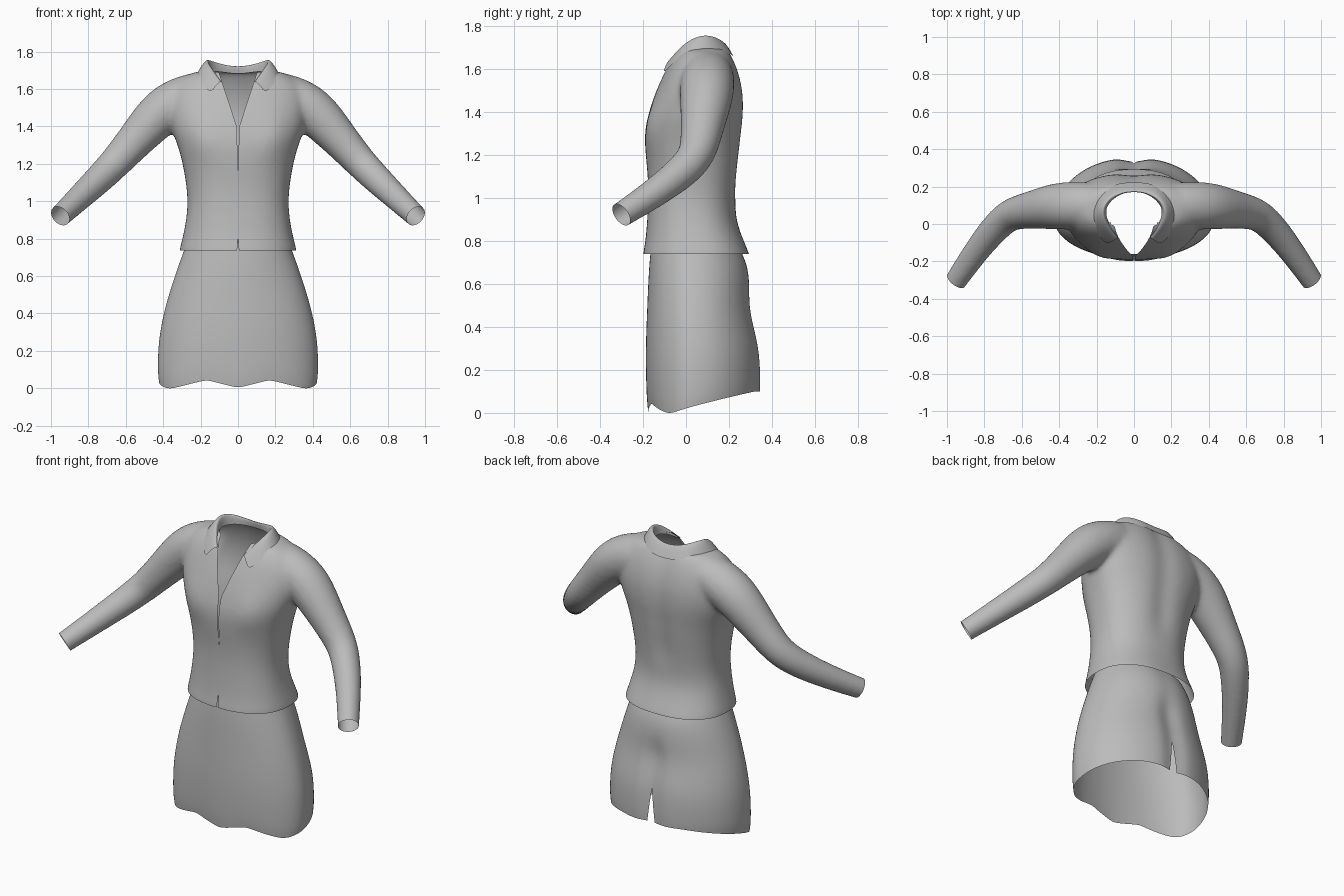
import bpy, bmesh, math
from mathutils import Vector

cube = bpy.data.objects.get("Cube")
if cube:
    bpy.data.objects.remove(cube, do_unlink=True)

cloth = bpy.data.materials.new("grey_cloth")
cloth.use_nodes = True
cloth.diffuse_color = (0.5, 0.5, 0.5, 1)
cloth.node_tree.nodes["Principled BSDF"].inputs["Base Color"].default_value = (0.5, 0.5, 0.5, 1)


def make_object(name, bm):
    mesh = bpy.data.meshes.new(name)
    bm.to_mesh(mesh)
    bm.free()
    mesh.materials.append(cloth)
    obj = bpy.data.objects.new(name, mesh)
    bpy.context.collection.objects.link(obj)
    return obj


def apply_modifier(obj, kind, **settings):
    mod = obj.modifiers.new(kind, kind)
    for key, value in settings.items():
        setattr(mod, key, value)
    bpy.context.view_layer.objects.active = obj
    bpy.ops.object.modifier_apply(modifier=mod.name)


def finish(obj):
    bpy.ops.object.select_all(action='DESELECT')
    obj.select_set(True)
    bpy.context.view_layer.objects.active = obj
    bpy.ops.object.shade_smooth_by_angle(angle=math.radians(60))


def loft(bm, rings, closed=True, capped=False):
    rows = [[bm.verts.new(p) for p in ring] for ring in rings]
    n = len(rows[0])
    for a, b in zip(rows, rows[1:]):
        for i in range(n if closed else n - 1):
            j = (i + 1) % n
            bm.faces.new((a[i], a[j], b[j], b[i]))
    if capped:
        bm.faces.new(rows[0][::-1])
        bm.faces.new(rows[-1])


def body_ring(z, half, front, back, middle, groove, power, n=64):
    """Horizontal rounded section, widest at y = middle, with a shallow groove down the back."""
    points = []
    for i in range(n):
        t = math.tau * i / n
        c, s = math.cos(t), math.sin(t)
        x = half * math.copysign(abs(c) ** (2 / power), c)
        depth = back - middle if s > 0 else front - middle
        y = middle + depth * abs(s) ** (2 / power)
        if s > 0:
            y -= groove * math.exp(-(x / 0.06) ** 2)
        points.append(Vector((x, y, z)))
    return points


def tube(bm, path, side):
    """Capped round tube through (x, y, z, radius) points."""
    pts = [Vector((side * p[0], p[1], p[2])) for p in path]
    rings = []
    for i, p in enumerate(pts):
        along = pts[min(i + 1, len(pts) - 1)] - pts[max(i - 1, 0)]
        turn = along.to_track_quat('Z', 'Y')
        rings.append([p + turn @ Vector((path[i][3] * math.cos(a), path[i][3] * math.sin(a), 0))
                      for a in (math.tau * k / 32 for k in range(32))])
    loft(bm, rings, capped=True)


def cut_wedge(bm, apex, end, half, side):
    """Cut a V opening from apex height to end height, on the front (-1) or back (+1)."""
    low, high = min(apex, end), max(apex, end)

    def inside(f, pad):
        c = f.calc_center_median()
        return c.y * side > -0.06 and low - pad < c.z < high + pad and abs(c.x) < half + pad

    for sx in (-1, 1):
        faces = [f for f in bm.faces if inside(f, 0.04)]
        geom = faces + list({e for f in faces for e in f.edges}) + list({v for f in faces for v in f.verts})
        bmesh.ops.bisect_plane(bm, geom=geom, plane_co=(0, 0, apex), plane_no=(end - apex, 0, -sx * half))
    doomed = []
    for f in bm.faces:
        c = f.calc_center_median()
        if inside(f, 0) and abs(c.x) < half * (c.z - apex) / (end - apex):
            doomed.append(f)
    bmesh.ops.delete(bm, geom=doomed, context='FACES')


def clip(bm, point, normal):
    bmesh.ops.bisect_plane(bm, geom=bm.verts[:] + bm.edges[:] + bm.faces[:],
                           plane_co=point, plane_no=normal, clear_outer=True)


# Shirt: torso and sleeves fused into one skin: height, half width, front, back
torso = [(0.66, 0.325, -0.21, 0.32), (0.74, 0.314, -0.2, 0.295), (0.8, 0.297, -0.188, 0.268),
         (0.9, 0.276, -0.18, 0.23), (1.0, 0.268, -0.175, 0.23), (1.1, 0.278, -0.177, 0.24),
         (1.2, 0.295, -0.188, 0.252), (1.3, 0.322, -0.194, 0.262), (1.38, 0.355, -0.178, 0.272),
         (1.48, 0.375, -0.147, 0.272), (1.56, 0.37, -0.112, 0.256), (1.62, 0.345, -0.083, 0.236),
         (1.67, 0.29, -0.05, 0.212), (1.705, 0.21, -0.015, 0.19)]
sleeve = [(0.13, 0.1, 1.59, 0.11), (0.25, 0.1, 1.562, 0.126), (0.36, 0.098, 1.515, 0.128),
          (0.44, 0.093, 1.45, 0.122), (0.55, 0.075, 1.325, 0.1), (0.635, 0.06, 1.23, 0.09),
          (0.7, 0.028, 1.16, 0.084), (0.82, -0.11, 1.045, 0.072), (0.95, -0.3, 0.922, 0.059),
          (1.01, -0.39, 0.865, 0.057)]
bm = bmesh.new()
rings = [body_ring(z, h, f, b, (f + b) / 2, 0.016 if z > 1.05 else 0.0, 2.35) for z, h, f, b in torso]
for ring in rings:
    for p in ring:
        if p.y < 0:  # bust
            p.y -= 0.022 * math.exp(-((abs(p.x) - 0.19) / 0.08) ** 2 - ((p.z - 1.34) / 0.07) ** 2)
loft(bm, rings, capped=True)
for side in (-1, 1):
    tube(bm, sleeve, side)
bmesh.ops.recalc_face_normals(bm, faces=bm.faces)
shirt = make_object("shirt", bm)
apply_modifier(shirt, 'SUBSURF', levels=2)
apply_modifier(shirt, 'REMESH', mode='VOXEL', voxel_size=0.013)
apply_modifier(shirt, 'SMOOTH', factor=0.5, iterations=12)

# Openings: hem, cuffs, neck hole, front V, front slit and hem notch
bm = bmesh.new()
bm.from_mesh(shirt.data)
clip(bm, (0, 0, 0.738), (0, 0, -1))
for side in (-1, 1):
    clip(bm, (side * 0.952, -0.3, 0.922), (side * 0.13, -0.17, -0.12))
cut_wedge(bm, 1.38, 1.76, 0.125, -1)
cut_wedge(bm, 1.1, 1.4, 0.006, -1)
cut_wedge(bm, 0.82, 0.73, 0.005, -1)
hole = [f for f in bm.faces if f.calc_center_median().z > 1.55 and
        (f.calc_center_median().x / 0.162) ** 2 + ((f.calc_center_median().y - 0.07) / 0.108) ** 2 < 1]
bmesh.ops.delete(bm, geom=hole, context='FACES')
bm.to_mesh(shirt.data)
bm.free()
finish(shirt)


# Collar: inner stand, fold and outer fall, from centre back to front tip
def rest_on_shirt(p, gap):
    hit, spot, normal, face = shirt.closest_point_on_mesh(Vector(p))
    return tuple(spot + normal * gap)


stand = [(0, 0.17, 1.66), (0.1, 0.145, 1.67), (0.158, 0.08, 1.685), (0.13, 0.0, 1.67), (0.085, -0.07, 1.63)]
fold = [(0, 0.17, 1.727), (0.1, 0.155, 1.746), (0.168, 0.09, 1.779), (0.15, 0.0, 1.738), (0.09, -0.07, 1.64)]
fall = [(0, 0.225, 1.65), (0.12, 0.205, 1.66), (0.212, 0.11, 1.69), (0.215, 0.0, 1.655), (0.145, -0.08, 1.55)]
stand = [rest_on_shirt(p, -0.003) for p in stand]
fold[-1] = rest_on_shirt(fold[-1], 0.014)
fall = [rest_on_shirt(p, 0.014) for p in fall]
crease = [tuple(0.5 * (Vector(p) + Vector(q)) + Vector((0, 0, 0.014))) for p, q in zip(fold, fall)]
crease[-1] = rest_on_shirt(crease[-1], 0.016)
bm = bmesh.new()
loft(bm, [[(-x, y, z) for x, y, z in row[:0:-1]] + row for row in (stand, fold, crease, fall)], closed=False)
collar = make_object("collar", bm)
apply_modifier(collar, 'SUBSURF', levels=3)
finish(collar)


# Skirt: flared, with a scalloped hem and a slit at the back
def hem(p):
    if p.y > -0.06:
        return 0.1 * min(1, (p.y + 0.06) / 0.38) ** 0.85
    return 0.045 * max(0, 1 - abs(abs(p.x) - 0.17) / 0.18)


profile = [(0.0, 0.422, -0.176, 0.355), (0.06, 0.43, -0.183, 0.357), (0.2, 0.427, -0.187, 0.353),
           (0.3, 0.415, -0.187, 0.34), (0.4, 0.396, -0.184, 0.32), (0.5, 0.37, -0.18, 0.305),
           (0.6, 0.338, -0.176, 0.302), (0.7, 0.303, -0.17, 0.288), (0.78, 0.272, -0.162, 0.245)]
bm = bmesh.new()
rings = []
for z, h, f, b in profile:
    ring = body_ring(z, h, f, b, 0.03, 0.026 if z < 0.55 else 0.005, 2.05)
    for p in ring:
        p.z += hem(p) * max(0, 1 - z / 0.5)
    rings.append(ring)
loft(bm, rings)
skirt = make_object("skirt", bm)
apply_modifier(skirt, 'SUBSURF', levels=2)
bm = bmesh.new()
bm.from_mesh(skirt.data)
cut_wedge(bm, 0.3, 0.04, 0.032, 1)
bm.to_mesh(skirt.data)
bm.free()
finish(skirt)
